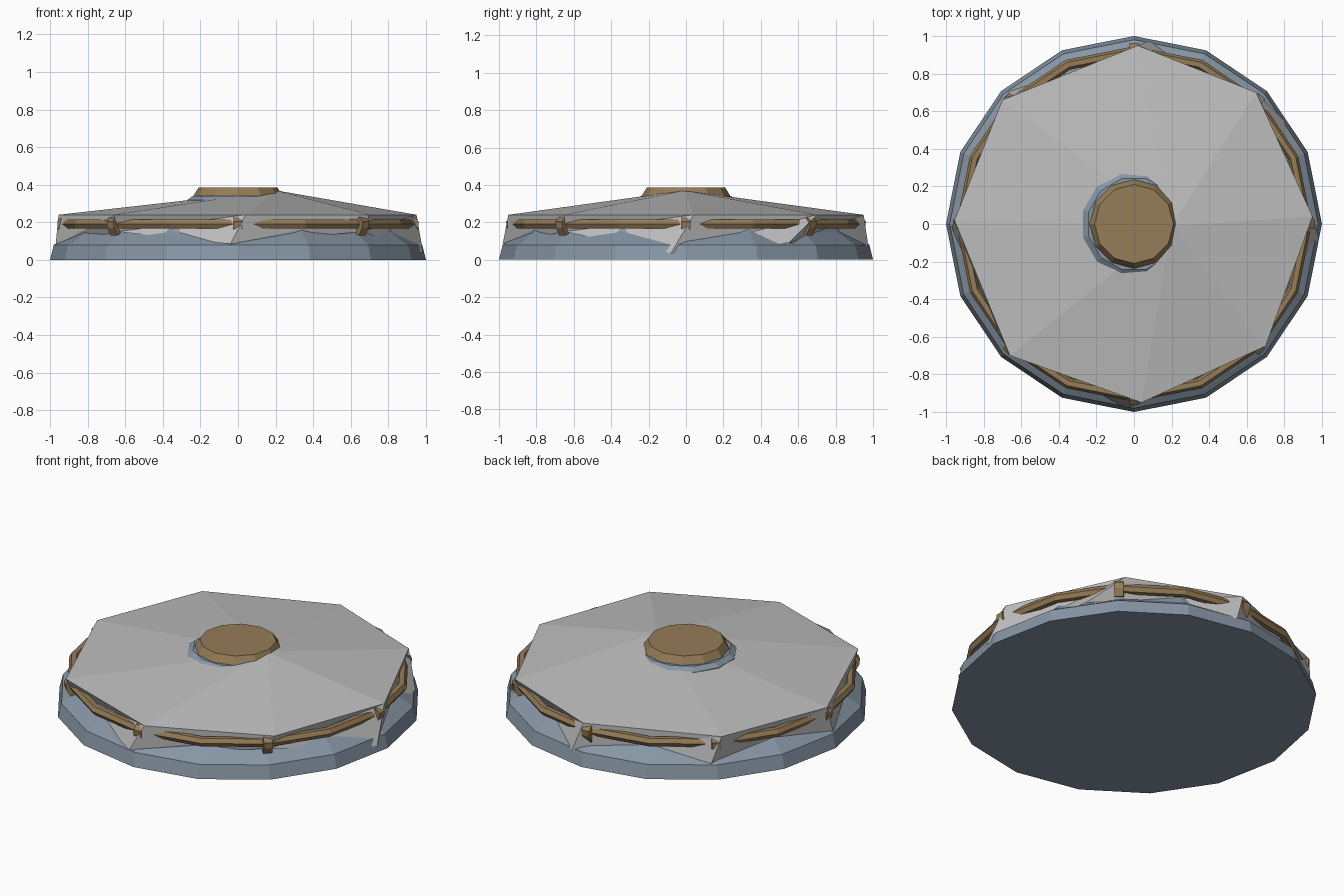
import bpy, math
from math import sin, cos, pi

if "Cube" in bpy.data.objects:
    bpy.data.objects.remove(bpy.data.objects["Cube"])


def mat(name, c):
    m = bpy.data.materials.new(name)
    m.diffuse_color = (*c, 1)
    m.use_nodes = True
    m.node_tree.nodes["Principled BSDF"].inputs["Base Color"].default_value = m.diffuse_color
    return m


steel = mat("blue grey steel", (0.24, 0.30, 0.37))
plate = mat("light grey plate", (0.51, 0.51, 0.51))
bronze = mat("bronze", (0.30, 0.20, 0.095))


def build(name, verts, faces, material):
    me = bpy.data.meshes.new(name)
    me.from_pydata(verts, [], faces)
    me.validate()
    me.materials.append(material)
    ob = bpy.data.objects.new(name, me)
    bpy.context.collection.objects.link(ob)
    return ob


def lathe(name, profile, n, material, start=0.0):
    """Revolve (radius, z) points into n flat sides, capped at both ends."""
    verts = [(r * cos(start + 2 * pi * i / n), r * sin(start + 2 * pi * i / n), z)
             for r, z in profile for i in range(n)]
    faces = [tuple(range(n))[::-1]]
    for k in range(len(profile) - 1):
        for i in range(n):
            j = (i + 1) % n
            faces.append((k * n + i, k * n + j, (k + 1) * n + j, (k + 1) * n + i))
    faces.append(tuple(range((len(profile) - 1) * n, len(profile) * n)))
    return build(name, verts, faces, material)


# Base dish with a raised collar under the knob
lathe("base", [(1, 0), (0.98, 0.08), (0.885, 0.145), (0.85, 0.21), (0.28, 0.28)], 16, steel)
lathe("collar", [(0.28, 0.27), (0.28, 0.318), (0.25, 0.34)], 12, steel, pi / 12)

# Faceted eight-sided cover: uneven rim, off-centre peak
top = [(0.95, 0.04), (0.65, 0.70), (0.02, 0.95), (-0.70, 0.66),
       (-0.955, 0.02), (-0.66, -0.70), (0.04, -0.95), (0.70, -0.65)]
hem = [(0.985, -0.08, 0.035), (0.80, 0.55, 0.09), (0.08, 0.975, 0.07), (-0.66, 0.71, 0.07),
       (-0.97, -0.02, 0.08), (-0.64, -0.66, 0.15), (-0.04, -0.98, 0.085), (0.66, -0.65, 0.15)]
verts = [(x, y, 0.24) for x, y in top] + hem + [(0.2, -0.01, 0.37)]
faces = []
for i in range(8):
    j = (i + 1) % 8
    faces += [(i, j, 16), (8 + i, 8 + j, j), (8 + i, j, i)]
build("cover", verts, faces, plate)

# Knob on top
lathe("knob", [(0.24, 0.33), (0.235, 0.345), (0.21, 0.385)], 12, bronze)

# Band around the rim
bpy.ops.mesh.primitive_torus_add(major_segments=16, minor_segments=6, major_radius=0.917,
                                 minor_radius=0.028, location=(0, 0, 0.19))
band = bpy.context.object
band.name = "rim_band"
band.data.materials.append(bronze)

# Clips holding the band at the eight corners (small hexagonal blocks)
for k in range(8):
    a = k * pi / 4
    ring = [(0.91, 0.14), (0.935, 0.13), (0.958, 0.17), (0.962, 0.205), (0.935, 0.228), (0.91, 0.225)]
    v = [(r * cos(a) - t * sin(a), r * sin(a) + t * cos(a), z)
         for t in (-0.025, 0.025) for r, z in ring]
    f = [(0, 1, 2, 3, 4, 5), (11, 10, 9, 8, 7, 6)]
    f += [(i, i + 6, (i + 1) % 6 + 6, (i + 1) % 6) for i in range(6)]
    build("band_clip_%d" % k, v, f, bronze)
